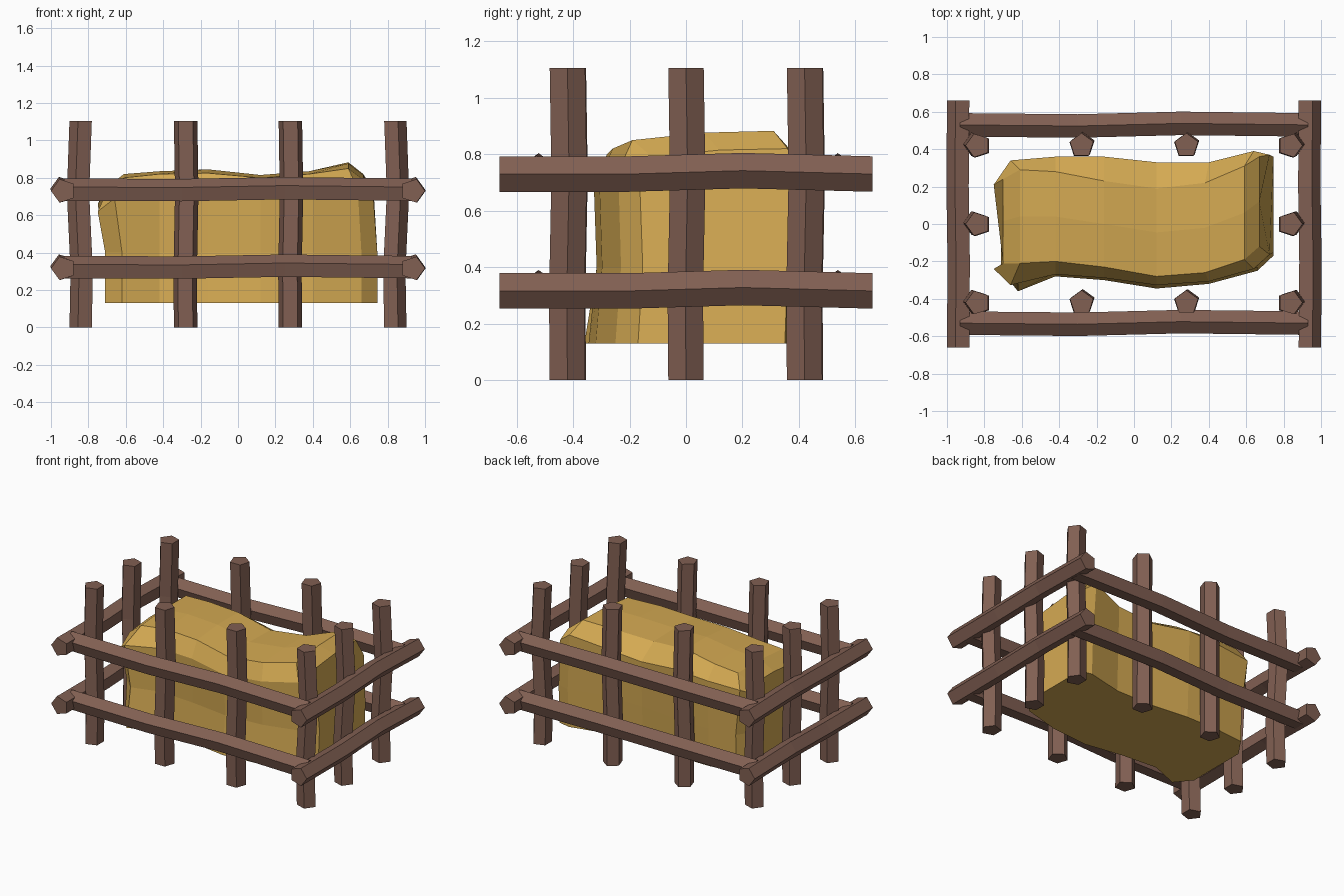
import bpy, bmesh
from math import cos, sin, pi
from mathutils import Vector

if "Cube" in bpy.data.objects:
    bpy.data.objects.remove(bpy.data.objects["Cube"])


def material(name, rgb):
    m = bpy.data.materials.new(name)
    m.diffuse_color = (*rgb, 1)
    m.use_nodes = True
    m.node_tree.nodes["Principled BSDF"].inputs["Base Color"].default_value = m.diffuse_color
    return m


WOOD = material("wood", (0.22, 0.115, 0.085))
HAY = material("hay", (0.66, 0.40, 0.085))


def loft(name, rings, mat):
    """Join closed rings of points into a flat-shaded capped solid."""
    bm = bmesh.new()
    loops = [[bm.verts.new(p) for p in r] for r in rings]
    n = len(loops[0])
    for a, b in zip(loops, loops[1:]):
        for i in range(n):
            j = (i + 1) % n
            bm.faces.new((a[i], a[j], b[j], b[i]))
    bm.faces.new(loops[0])
    bm.faces.new(loops[-1])
    bmesh.ops.recalc_face_normals(bm, faces=bm.faces)
    me = bpy.data.meshes.new(name)
    bm.to_mesh(me)
    bm.free()
    me.materials.append(mat)
    ob = bpy.data.objects.new(name, me)
    bpy.context.collection.objects.link(ob)


def beam(name, path, u, v, r=0.066):
    """Five-sided timber along a path; one corner points along u."""
    u, v = Vector(u), Vector(v)
    rings = [[Vector(p) + r * (cos(k * 2 * pi / 5) * u + sin(k * 2 * pi / 5) * v)
              for k in range(5)] for p in path]
    loft(name, rings, WOOD)


# Upright posts, slightly bowed
def post(name, x, y, u, v, bx, by):
    beam(name, [(x, y, 0), (x - bx * 0.4, y - by * 0.4, 0.3),
                (x + bx, y + by, 0.72), (x, y, 1.105)], u, v)


for y, side in ((-0.42, "front"), (0.42, "back")):
    for i, x in enumerate((-0.28, 0.28)):
        post(f"{side}_post_{i + 1}", x, y, (0, 1, 0), (1, 0, 0), 0.006, 0.006)
for s, side in ((-1, "left"), (1, "right")):
    for i, y in enumerate((-0.42, 0, 0.42)):
        post(f"{side}_end_post_{i + 1}", s * 0.835, y, (s, 0, 0), (0, 1, 0),
             s * 0.014, 0.006)

# Two tiers of rails: long sides and short ends, gently wavy
for z, tier in ((0.316, "lower"), (0.73, "upper")):
    for s, side in ((-1, "front"), (1, "back")):
        beam(f"{tier}_{side}_rail",
             [(x, s * 0.53 + dy, z + dz) for x, dy, dz in
              ((-0.93, 0, 0), (-0.3, -0.006, -0.002), (0.25, 0.008, 0.008), (0.93, 0, 0))],
             (0, 0, 1), (0, 1, 0))
    for s, side in ((-1, "left"), (1, "right")):
        beam(f"{tier}_{side}_rail",
             [(s * 0.934 + dx, y, z + dz) for y, dx, dz in
              ((-0.66, 0, 0), (-0.2, 0.003, 0), (0.2, -0.003, 0.012), (0.66, 0, 0))],
             (s, 0, 0), (0, 0, 1))

# Hay bale: base x, mid x, top x, front y base/top, back y side/top, front/back top z
STATIONS = (
    (-0.71, -0.75, -0.70, -0.25, -0.21, 0.20, 0.24, 0.73, 0.75),
    (-0.62, -0.66, -0.61, -0.36, -0.21, 0.33, 0.29, 0.80, 0.82),
    (-0.42, -0.42, -0.42, -0.28, -0.20, 0.35, 0.28, 0.82, 0.83),
    (-0.16, -0.16, -0.16, -0.30, -0.23, 0.35, 0.23, 0.825, 0.845),
    (0.12, 0.12, 0.12, -0.345, -0.28, 0.32, 0.19, 0.80, 0.81),
    (0.40, 0.40, 0.38, -0.32, -0.26, 0.32, 0.22, 0.82, 0.83),
    (0.66, 0.64, 0.59, -0.25, -0.19, 0.38, 0.31, 0.85, 0.883),
    (0.745, 0.725, 0.67, -0.17, -0.12, 0.36, 0.36, 0.79, 0.82),
)
rings = []
for xb, xm, xt, fb, ft, bs, bt, zf, zb in STATIONS:
    fm = max(fb, -0.34) * 0.96
    rings.append([
        (xb, fb, 0.13), (xb, fm + 0.01, 0.4), (xm, fm, zf - 0.11), (xt, ft, zf),
        (xt, (ft + bt) / 2, (zf + zb) / 2 + 0.01),
        (xt, bt, zb), (xm, bs + 0.01, zb - 0.09), (xb, bs, 0.4), (xb, bs - 0.01, 0.13)])
loft("hay_bale", rings, HAY)
